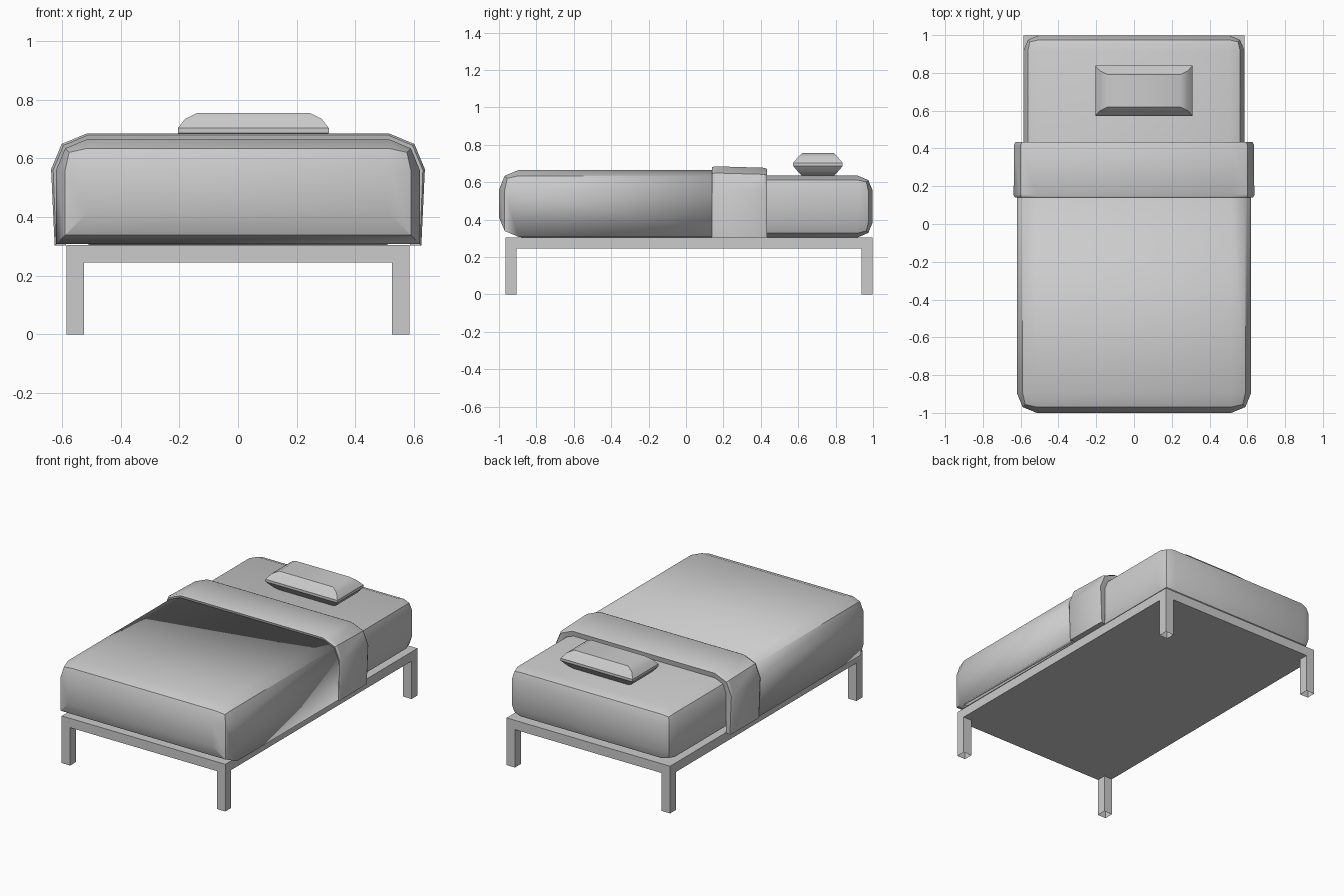
import bpy, bmesh, math

if "Cube" in bpy.data.objects:
    bpy.data.objects.remove(bpy.data.objects["Cube"])


def finish(name, bm, angle=None):
    bmesh.ops.recalc_face_normals(bm, faces=bm.faces[:])
    me = bpy.data.meshes.new(name)
    bm.to_mesh(me)
    bm.free()
    ob = bpy.data.objects.new(name, me)
    bpy.context.collection.objects.link(ob)
    if angle:
        bpy.ops.object.select_all(action='DESELECT')
        ob.select_set(True)
        bpy.context.view_layer.objects.active = ob
        bpy.ops.object.shade_smooth_by_angle(angle=math.radians(angle))
    return ob


def box(x0, x1, y0, y1, z0, z1):
    bm = bmesh.new()
    bmesh.ops.create_cube(bm, size=1)
    for v in bm.verts:
        v.co = (x1 if v.co.x > 0 else x0, y1 if v.co.y > 0 else y0, z1 if v.co.z > 0 else z0)
    bm.normal_update()
    return bm


def bevel(bm, edges, width):
    bmesh.ops.bevel(bm, geom=edges, offset=width, offset_type='OFFSET',
                    segments=2, profile=0.5, affect='EDGES', clamp_overlap=True)
    bm.normal_update()


# Frame slab and four legs (open at the floor)
finish("bed_base", box(-0.585, 0.585, -0.965, 0.998, 0.245, 0.305))
for side, x in (("left", -0.555), ("right", 0.555)):
    for end, y in (("front", -0.935), ("back", 0.968)):
        bm = box(x - 0.03, x + 0.03, y - 0.03, y + 0.03, 0, 0.245)
        bmesh.ops.delete(bm, geom=[f for f in bm.faces if abs(f.normal.z) > 0.9], context='FACES_ONLY')
        finish(f"{end}_{side}_leg", bm)

# Mattress
bm = box(-0.585, 0.585, -0.96, 0.998, 0.305, 0.635)
bevel(bm, bm.edges[:], 0.08)
finish("mattress", bm, 30)

# Blanket: shell over the mattress, straight sides, tucked under at the foot
bm = box(-0.62, 0.62, -1.0, 0.18, 0.308, 0.665)
edges = []
for e in bm.edges:
    m = (e.verts[0].co + e.verts[1].co) / 2
    at_foot = m.y < -0.99
    top_side = m.z > 0.66 and abs(m.x) > 0.6
    if at_foot or top_side:
        edges.append(e)
bevel(bm, edges, 0.105)
bmesh.ops.delete(bm, geom=[f for f in bm.faces if f.normal.y > 0.95 or f.normal.z < -0.95], context='FACES')
blanket = finish("blanket", bm, 30)
mod = blanket.modifiers.new("thickness", 'SOLIDIFY')
mod.thickness = 0.03
mod.offset = -1


# Folded sheet: arch section swept along y
def arch(w, h, r, y, foot):
    k = r * 0.293
    half = [(w - foot, 0.303), (w, h - r), (w - k, h - k), (w - r, h)]
    return [(x, y, z) for x, z in half] + [(-x, y, z) for x, z in reversed(half)]


sections = [arch(0.587, 0.64, 0.08, 0.15, 0.0), arch(0.63, 0.68, 0.12, 0.14, 0.01),
            arch(0.637, 0.685, 0.122, 0.152, 0.012), arch(0.635, 0.677, 0.12, 0.42, 0.012),
            arch(0.628, 0.67, 0.118, 0.434, 0.01), arch(0.587, 0.637, 0.08, 0.428, 0.0)]
bm = bmesh.new()
rings = [[bm.verts.new(p) for p in s] for s in sections]
for a, b in zip(rings, rings[1:] + rings[:1]):
    for i in range(len(a) - 1):
        bm.faces.new((a[i], a[i + 1], b[i + 1], b[i]))
for i in (0, -1):
    bm.faces.new([r[i] for r in rings])
finish("folded_sheet", bm, 30)

# Pillow: stacked rectangles (z, x inset, y inset)
bm = bmesh.new()
rings = []
for z, dx, dy in ((0.633, 0.065, 0.047), (0.655, 0.025, 0.027), (0.687, 0, 0),
                  (0.703, 0, 0), (0.735, 0.025, 0.027), (0.755, 0.065, 0.047)):
    x0, x1, y0, y1 = -0.205 + dx, 0.31 - dx, 0.573 + dy, 0.838 - dy
    rings.append([bm.verts.new(p) for p in ((x0, y0, z), (x1, y0, z), (x1, y1, z), (x0, y1, z))])
for a, b in zip(rings, rings[1:]):
    for i in range(4):
        j = (i + 1) % 4
        bm.faces.new((a[i], a[j], b[j], b[i]))
bm.faces.new(rings[0])
bm.faces.new(rings[-1])
finish("pillow", bm, 35)
